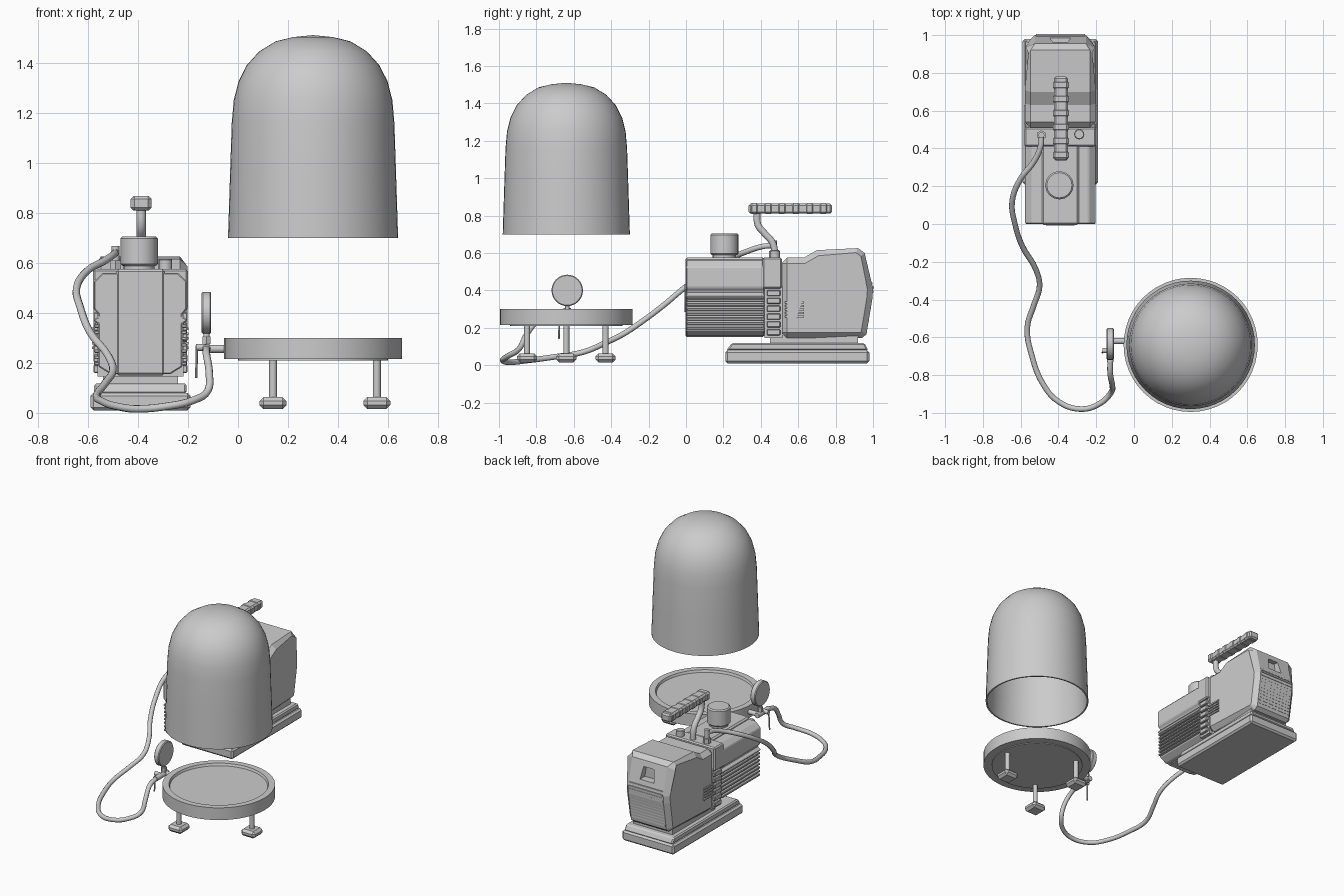
import bpy, bmesh, math
from mathutils import Vector

if "Cube" in bpy.data.objects:
    bpy.data.objects.remove(bpy.data.objects["Cube"], do_unlink=True)

GREY = (0.6, 0.6, 0.6, 1)
mat = bpy.data.materials.new("light grey")
mat.use_nodes = True
mat.diffuse_color = GREY
mat.node_tree.nodes["Principled BSDF"].inputs["Base Color"].default_value = GREY


def select(ob):
    bpy.ops.object.select_all(action='DESELECT')
    ob.select_set(True)
    bpy.context.view_layer.objects.active = ob


def finish(bm, name, bevel=0, segments=1, smooth=False):
    bmesh.ops.recalc_face_normals(bm, faces=bm.faces)
    me = bpy.data.meshes.new(name)
    bm.to_mesh(me)
    bm.free()
    me.materials.append(mat)
    ob = bpy.data.objects.new(name, me)
    bpy.context.collection.objects.link(ob)
    select(ob)
    if bevel:
        mod = ob.modifiers.new("Bevel", 'BEVEL')
        mod.width, mod.segments = bevel, segments
        mod.limit_method, mod.angle_limit = 'ANGLE', math.radians(25)
        bpy.ops.object.modifier_apply(modifier=mod.name)
    if smooth:
        bpy.ops.object.shade_smooth_by_angle(angle=math.radians(35))
    return ob


def box(name, x, y, z, bevel=0):
    """Block given by its (low, high) range on each axis."""
    bm = bmesh.new()
    bmesh.ops.create_cube(bm, size=1)
    for v in bm.verts:
        v.co = [(r[0] + r[1]) / 2 + c * (r[1] - r[0]) for c, r in zip(v.co, (x, y, z))]
    return finish(bm, name, bevel)


def rod(name, a, b, r, sides=24, r2=None, bevel=0):
    """Cylinder or cone between two points."""
    a, b = Vector(a), Vector(b)
    bm = bmesh.new()
    bmesh.ops.create_cone(bm, cap_ends=True, segments=sides, radius1=r,
                          radius2=r if r2 is None else r2, depth=(b - a).length)
    rot = (b - a).to_track_quat('Z', 'Y')
    for v in bm.verts:
        v.co = rot @ v.co + (a + b) / 2
    return finish(bm, name, bevel, smooth=sides > 8)


def prism(name, profile, place, low, high, bevel=0, reshape=None):
    """Extrude a 2D profile; place(u, v, w) maps it into space."""
    bm = bmesh.new()
    rings = [[bm.verts.new(place(u, v, w)) for u, v in profile] for w in (low, high)]
    n = len(profile)
    for ring in rings:
        bm.faces.new(ring)
    for i in range(n):
        j = (i + 1) % n
        bm.faces.new((rings[0][i], rings[0][j], rings[1][j], rings[1][i]))
    if reshape:
        for v in bm.verts:
            reshape(v.co)
    return finish(bm, name, bevel)


def lathe(name, profile, x, y, steps):
    bm = bmesh.new()
    vs = [bm.verts.new((x + r, y, z)) for r, z in profile]
    es = [bm.edges.new(p) for p in zip(vs, vs[1:])]
    bmesh.ops.spin(bm, geom=vs + es, cent=(x, y, 0), axis=(0, 0, 1),
                   angle=2 * math.pi, steps=steps)
    bmesh.ops.remove_doubles(bm, verts=bm.verts, dist=0.0005)
    return finish(bm, name, smooth=True)


def tube(name, points, r):
    cu = bpy.data.curves.new(name, 'CURVE')
    cu.dimensions = '3D'
    cu.bevel_depth, cu.bevel_resolution, cu.resolution_u = r, 3, 5
    cu.use_fill_caps = True
    sp = cu.splines.new('BEZIER')
    sp.bezier_points.add(len(points) - 1)
    for bp, p in zip(sp.bezier_points, points):
        bp.co = p
        bp.handle_left_type = bp.handle_right_type = 'AUTO'
    cu.materials.append(mat)
    ob = bpy.data.objects.new(name, cu)
    bpy.context.collection.objects.link(ob)
    select(ob)
    bpy.ops.object.convert(target='MESH')
    bpy.ops.object.shade_smooth_by_angle(angle=math.radians(50))


# Bell jar: thin open shell, inside and outside in one profile
JX, JY = 0.30, -0.64
outer = [(0.34, 0.70), (0.332, 0.95), (0.325, 1.16), (0.317, 1.25), (0.298, 1.325),
         (0.265, 1.39), (0.215, 1.445), (0.15, 1.485), (0.08, 1.502), (0, 1.51)]
inner = [(max(r - 0.01, 0), z - 0.01 * (z > 0.7)) for r, z in reversed(outer)]
lathe("bell_jar", outer + inner + outer[:1], JX, JY, 48)

# Vacuum plate with raised rim, on three legs
lathe("base_plate", [(0, 0.284), (0.308, 0.284), (0.314, 0.30), (0.355, 0.30),
                     (0.355, 0.215), (0.30, 0.215), (0.30, 0.21), (0, 0.21)], JX, JY, 48)
for i, (dx, dy) in enumerate([(0.255, 0), (-0.16, 0.21), (-0.16, -0.21)]):
    x, y = JX + dx, JY + dy
    rod(f"leg_{i}", (x, y, 0.05), (x, y, 0.22), 0.016, 16)
    box(f"foot_{i}", (x - 0.054, x + 0.054), (y - 0.054, y + 0.054), (0.015, 0.063), 0.016)

# Gauge, valve and pipe into the plate
GX, GY = -0.126, -0.635
rod("gauge", (GX - 0.019, GY, 0.40), (GX + 0.019, GY, 0.40), 0.084, 32, bevel=0.005)
rod("gauge_stem", (GX, GY, 0.25), (GX, GY, 0.33), 0.012, 12)
rod("gauge_nut", (GX, GY, 0.275), (GX, GY, 0.305), 0.019, 6)
rod("plate_pipe", (GX, -0.62, 0.256), (-0.04, -0.62, 0.256), 0.016, 16)
rod("valve_body", (GX, -0.60, 0.256), (GX, -0.73, 0.256), 0.018, 16)
rod("valve_knob", (GX, -0.67, 0.262), (-0.168, -0.67, 0.262), 0.014, 12)
rod("valve_lever", (-0.164, -0.675, 0.27), (-0.167, -0.68, 0.14), 0.005, 8)

# Hose from the pump port to the valve
tube("hose", [(-0.49, 0.46, 0.64), (-0.495, 0.41, 0.635), (-0.53, 0.33, 0.61), (-0.60, 0.24, 0.57),
              (-0.645, 0.12, 0.50), (-0.63, 0, 0.42), (-0.59, -0.12, 0.32),
              (-0.52, -0.24, 0.23), (-0.50, -0.33, 0.17), (-0.53, -0.43, 0.12),
              (-0.565, -0.55, 0.07), (-0.54, -0.70, 0.045), (-0.48, -0.85, 0.025),
              (-0.40, -0.94, 0.016), (-0.28, -0.98, 0.027), (-0.18, -0.95, 0.05),
              (-0.12, -0.89, 0.09), (-0.115, -0.855, 0.16), (GX, -0.79, 0.235),
              (GX, -0.72, 0.256)], 0.015)

# Pump foot
PX = -0.39


def wide(h):
    return (PX - h, PX + h)


box("pump_foot", wide(0.20), (0.21, 0.98), (0.01, 0.08), 0.012)
prism("pump_foot_top", [(0.215, 0.078), (0.245, 0.118), (0.955, 0.118), (0.975, 0.078)],
      lambda u, v, w: (PX + w, u, v), -0.185, 0.185, 0.008)
box("pump_mount", wide(0.15), (0.45, 0.92), (0.10, 0.16))

# Pump front body: waisted section with cooling fins
half = [(0.12, 0.155), (0.168, 0.185), (0.168, 0.355), (0.186, 0.365), (0.186, 0.375),
        (0.168, 0.385), (0.168, 0.395), (0.186, 0.415), (0.186, 0.525), (0.15, 0.56)]
section = half + [(-u, v) for u, v in reversed(half)]
prism("pump_body", section, lambda u, v, w: (PX + u, w, v), 0, 0.42, 0.008)
for i in range(7):
    z = 0.19 + i * 0.025
    box(f"cooling_fin_{i}", wide(0.185), (0.004, 0.42), (z, z + 0.014), 0.003)
box("body_ridge", wide(0.098), (-0.004, 0.42), (0.15, 0.575), 0.01)
rod("sight_glass", (PX, 0, 0.36), (PX, -0.008, 0.36), 0.075, 32)

# Oil filter cap on top
CX, CY = -0.395, 0.205
rod("filter_neck", (CX, CY, 0.56), (CX, CY, 0.60), 0.062)
rod("filter_cap", (CX, CY, 0.588), (CX, CY, 0.705), 0.075, 16, bevel=0.008)

# Middle flange with stepped sides
box("flange_top", wide(0.19), (0.41, 0.512), (0.41, 0.575), 0.008)
box("flange_bottom", wide(0.172), (0.42, 0.515), (0.145, 0.42))
for i in range(6):
    z = 0.16 + i * 0.042
    box(f"flange_step_{i}", wide(0.188), (0.432, 0.505), (z, z + 0.032), 0.004)


# Motor housing, narrowing to the rear
def taper(co):
    if co.y > 0.93:
        co.x = PX + (co.x - PX) * 0.88


housing = prism("motor_housing",
                [(0.51, 0.145), (0.51, 0.575), (0.63, 0.575), (0.70, 0.615), (0.92, 0.626),
                 (0.955, 0.60), (1.0, 0.41), (0.997, 0.36), (0.965, 0.165), (0.94, 0.145)],
                lambda u, v, w: (PX + w, u, v), -0.188, 0.188, 0, taper)
mod = housing.modifiers.new("Bevel", 'BEVEL')
mod.width, mod.limit_method, mod.angle_limit = 0.03, 'ANGLE', math.radians(50)
bpy.ops.object.modifier_apply(modifier=mod.name)

# Recessed window in the upper rear face
cutter = prism("window_cutter", [(-0.055, 0.475), (0.055, 0.475), (0.04, 0.56), (-0.04, 0.56)],
               lambda u, v, w: (PX + u, w, v), 0.93, 1.1)
cutter.hide_render = True
select(housing)
mod = housing.modifiers.new("Window", 'BOOLEAN')
mod.operation, mod.object, mod.solver = 'DIFFERENCE', cutter, 'EXACT'
bpy.ops.object.modifier_apply(modifier=mod.name)
bpy.data.objects.remove(cutter, do_unlink=True)

# Rear louvers follow the sloped back; side louvers sit behind the flange
for i in range(12):
    z = 0.19 + i * 0.022
    y = 1.0 - (z - 0.41) * 0.237 if z > 0.41 else 0.965 + (z - 0.165) * 0.155
    box(f"rear_louver_{i}", wide(0.13), (y - 0.02, y + 0.002), (z, z + 0.011))
for i in range(5):
    z = 0.255 + i * 0.019
    box(f"side_louver_{i}", wide(0.193), (0.53, 0.63), (z, z + 0.01))

# Inlet port and plug
rod("port_nut", (-0.49, 0.47, 0.57), (-0.49, 0.47, 0.61), 0.026, 6)
rod("port_stem", (-0.49, 0.47, 0.60), (-0.49, 0.47, 0.668), 0.016, 12)
rod("port_plug", (-0.29, 0.475, 0.57), (-0.29, 0.475, 0.615), 0.027, 16, bevel=0.004)

# Carrying handle: bent stem and ribbed grip
HX = -0.387
tube("handle_stem", [(HX, 0.475, 0.56), (HX, 0.465, 0.65), (HX, 0.42, 0.705),
                     (HX, 0.385, 0.75), (HX, 0.38, 0.83)], 0.019)
box("handle_grip", (HX - 0.037, HX + 0.037), (0.335, 0.78), (0.81, 0.864), 0.01)
for i in range(6):
    y = 0.34 + i * 0.074
    box(f"grip_rib_{i}", (HX - 0.042, HX + 0.042), (y, y + 0.05), (0.808, 0.867), 0.012)
